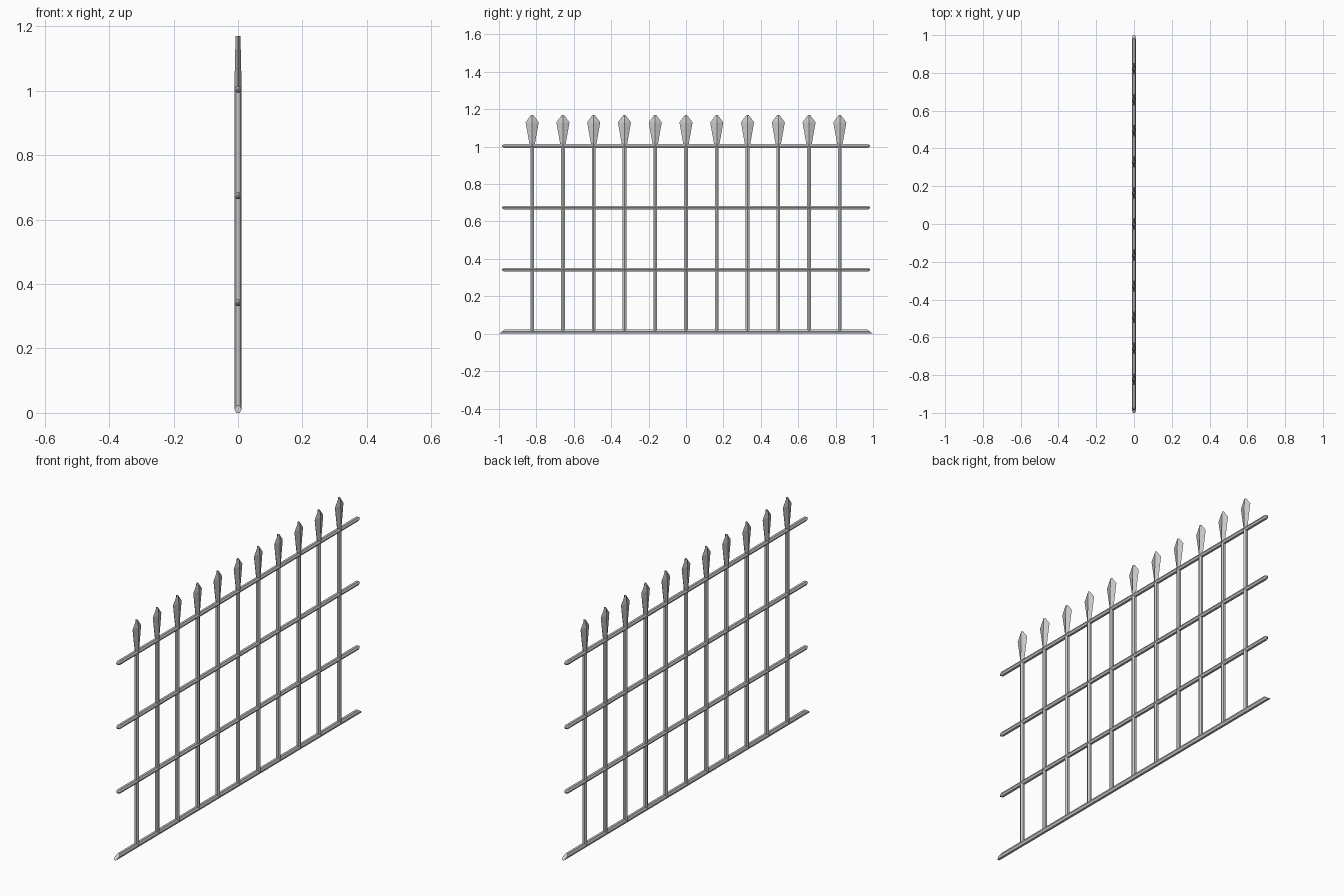
import bpy, bmesh
from math import cos, sin, pi

if "Cube" in bpy.data.objects:
    bpy.data.objects.remove(bpy.data.objects["Cube"])


def loft(name, rings):
    """Skin a list of equal-length vertex rings and cap both ends."""
    bm = bmesh.new()
    loops = [[bm.verts.new(p) for p in ring] for ring in rings]
    n = len(loops[0])
    for a, b in zip(loops, loops[1:]):
        for i in range(n):
            j = (i + 1) % n
            bm.faces.new((a[i], a[j], b[j], b[i]))
    bm.faces.new(loops[0])
    bm.faces.new(loops[-1])
    bmesh.ops.recalc_face_normals(bm, faces=bm.faces)
    mesh = bpy.data.meshes.new(name)
    bm.to_mesh(mesh)
    bm.free()
    ob = bpy.data.objects.new(name, mesh)
    bpy.context.collection.objects.link(ob)
    return ob


def hexagon(r):
    return [(r * cos(i * pi / 3), r * sin(i * pi / 3)) for i in range(6)]


R = 0.0115
H = R * sin(pi / 3)


def rail_ring(y, z, s=1.0):
    return [(u * s, y, z + v * s) for u, v in hexagon(R)]


# horizontal rails with short pointed ends
for k, z in enumerate((0.342, 0.674, 1.004)):
    loft(f"rail_{k + 1}", [rail_ring(y, z, s) for y, s in
                           ((-0.985, 0.3), (-0.972, 1), (0.972, 1), (0.985, 0.3))])

# bottom rail, ends sloping out to the ground
zb = 0.0115


def sloped_ring(side):
    return [(u, side * (0.984 - v * 1.6), zb + v * zb / H) for u, v in hexagon(R)]


loft("bottom_rail", [sloped_ring(-1), sloped_ring(1)])

# upright bars, each with a faceted spearhead
for k in range(11):
    y0 = (k - 5) * 0.1645
    loft(f"upright_{k + 1}", [[(u, y0 + v, z) for u, v in hexagon(R)]
                              for z in (0.01, 1.005)])
    # (height, half thickness in x, half width in y)
    profile = ((1.0, 0.0115, 0.012), (1.13, 0.0085, 0.035), (1.17, 0.007, 0.005))
    loft(f"spearhead_{k + 1}", [[(x, y0, z), (0, y0 + w, z), (-x, y0, z), (0, y0 - w, z)]
                                for z, x, w in profile])
